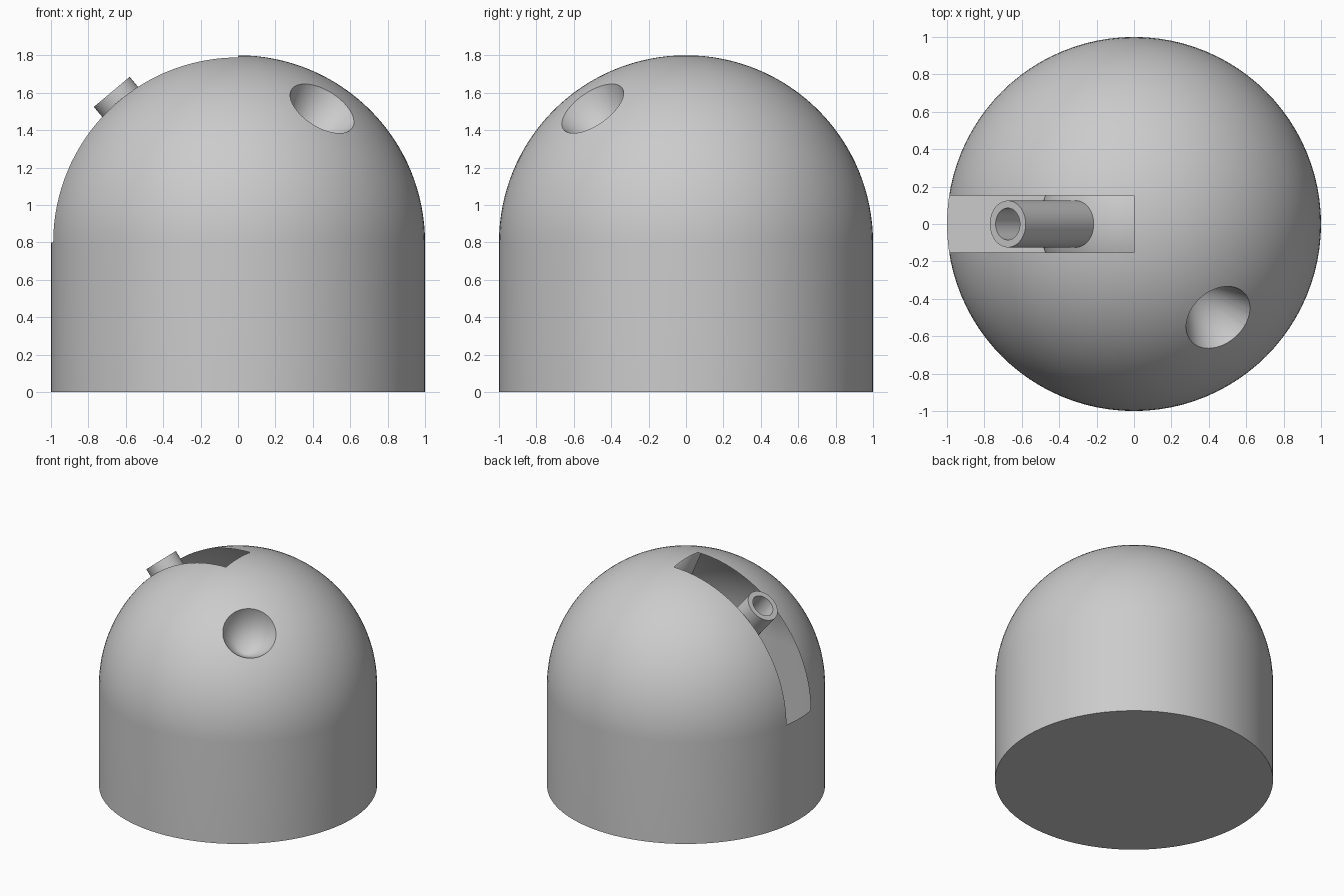
import bpy, bmesh
from math import sin, cos, pi, radians
from mathutils import Vector, Matrix

if "Cube" in bpy.data.objects:
    bpy.data.objects.remove(bpy.data.objects["Cube"])

BASE = 0.8                       # height where the dome begins
CENTRE = Vector((0, 0, BASE))

grey = bpy.data.materials.new("plain grey")
grey.use_nodes = True
grey.diffuse_color = (0.6, 0.6, 0.6, 1)
grey.node_tree.nodes["Principled BSDF"].inputs["Base Color"].default_value = grey.diffuse_color


def finish(name, bm):
    bmesh.ops.remove_doubles(bm, verts=bm.verts, dist=1e-5)
    bmesh.ops.recalc_face_normals(bm, faces=bm.faces)
    mesh = bpy.data.meshes.new(name)
    bm.to_mesh(mesh)
    bm.free()
    mesh.materials.append(grey)
    obj = bpy.data.objects.new(name, mesh)
    bpy.context.collection.objects.link(obj)
    return obj


def lathe(name, profile, steps, origin=(0, 0, 0), axis=(0, 0, 1)):
    """Spin (radius, height) points about z, then aim z along the axis."""
    bm = bmesh.new()
    verts = [bm.verts.new((r, 0, z)) for r, z in profile]
    edges = [bm.edges.new(pair) for pair in zip(verts, verts[1:])]
    bmesh.ops.spin(bm, geom=verts + edges, cent=(0, 0, 0), axis=(0, 0, 1),
                   angle=2 * pi, steps=steps)
    turn = Vector(axis).to_track_quat('Z', 'Y').to_matrix().to_4x4()
    bm.transform(Matrix.Translation(origin) @ turn)
    return finish(name, bm)


def arc(radius, z, start, end, count):
    angles = [start + (end - start) * i / count for i in range(count + 1)]
    return [(radius * cos(a) if a < pi / 2 else 0, z + radius * sin(a)) for a in angles]


def subtract(target, cutter):
    mod = target.modifiers.new("cut", 'BOOLEAN')
    mod.operation, mod.solver, mod.object = 'DIFFERENCE', 'EXACT', cutter
    bpy.context.view_layer.objects.active = target
    bpy.ops.object.modifier_apply(modifier=mod.name)
    bpy.data.objects.remove(cutter)


# Body: drum with a hemispherical top
body = lathe("domed_body", [(0, 0), (1, 0)] + arc(1, BASE, 0, pi / 2, 32), 96)

# Slot over the right side, leaving a round core at its bottom
bm = bmesh.new()
bmesh.ops.create_cube(bm, size=1, matrix=Matrix.Translation((-0.6, 0, BASE + 0.6))
                      @ Matrix.Diagonal((1.2, 0.304, 1.2, 1)))
slot = finish("slot_cutter", bm)
core = lathe("core_cutter", arc(0.5, BASE, -1.0, pi / 2, 40) + [(0, BASE - 0.5)], 96)
subtract(slot, core)
subtract(body, slot)

# Conical socket sunk into the front left of the dome
azimuth, lift = radians(-48), radians(46.8)
aim = Vector((cos(azimuth) * cos(lift), sin(azimuth) * cos(lift), sin(lift)))
socket = lathe("socket_cutter", [(0, 0.61), (0.192, 0.981), (0.295, 1.18), (0, 1.18)],
               64, CENTRE, aim)
subtract(body, socket)

# Hollow barrel rising from the core through the slot
tilt = radians(40)
barrel = lathe("barrel", [(0.085, 0.47), (0.125, 0.47), (0.125, 1.05), (0.085, 1.05), (0.085, 0.47)],
               48, CENTRE, (-sin(tilt), 0, cos(tilt)))

# Smooth the round surfaces, keep the rims crisp
for obj in (body, barrel):
    bpy.ops.object.select_all(action='DESELECT')
    obj.select_set(True)
    bpy.context.view_layer.objects.active = obj
    bpy.ops.object.shade_smooth_by_angle(angle=radians(30))
